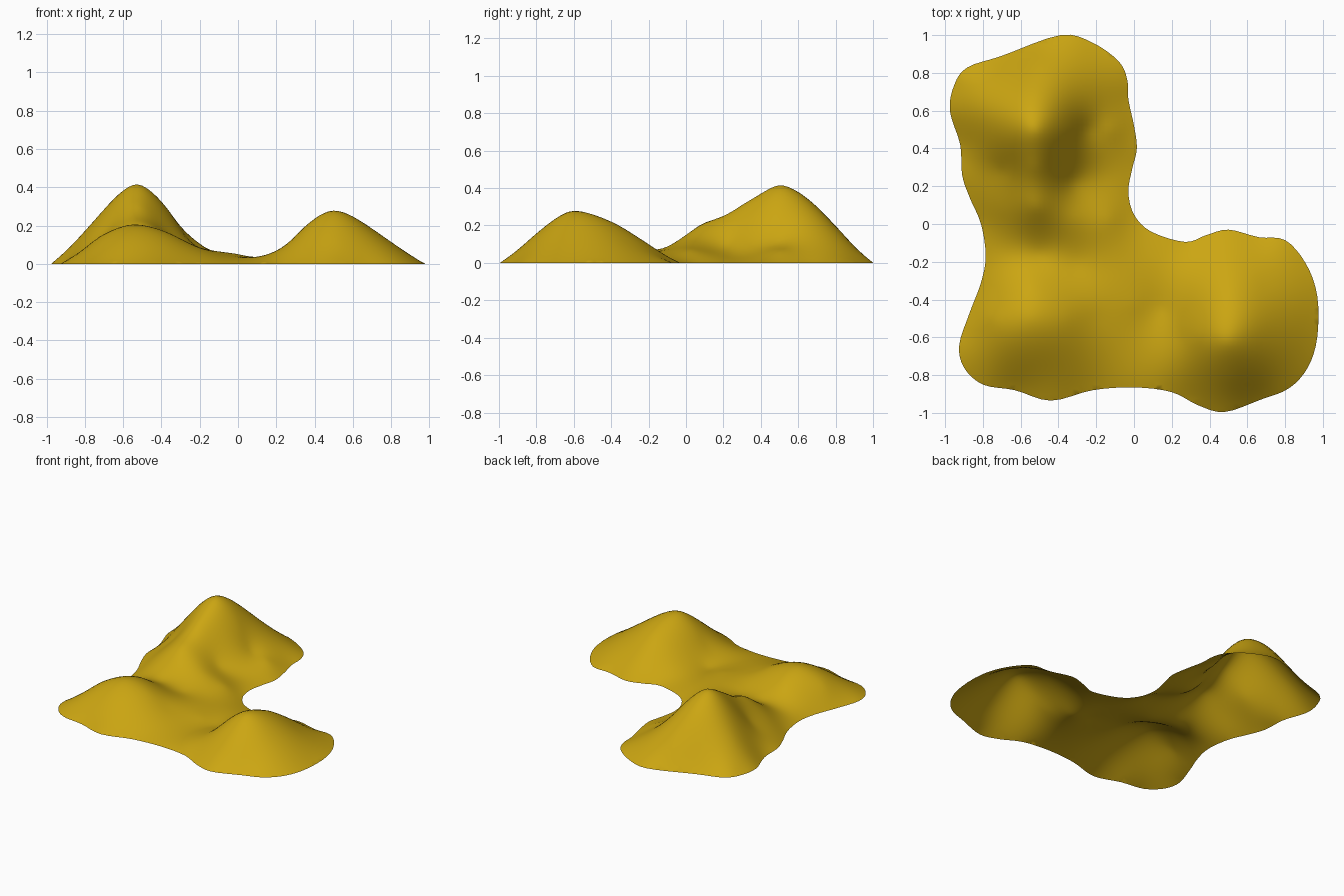
import bpy
import bmesh
import math
from mathutils import Vector
from mathutils.geometry import delaunay_2d_cdt

cube = bpy.data.objects.get("Cube")
if cube:
    bpy.data.objects.remove(cube, do_unlink=True)

SPACING = 0.025

# Shoreline of the land, clockwise, in hundredths of a unit
SHORE = [
    (-39, 100), (-22, 96), (-8, 86), (-3.5, 76), (-3, 66), (0, 52), (1.5, 40),
    (-1, 29), (-3, 17), (0, 5), (9, -4), (27, -9.5), (38, -6), (50, -3),
    (66, -7), (80, -8.5), (91, -21), (97, -38), (97, -60), (92, -76),
    (82, -87), (67, -93), (48, -99.5), (34, -96), (20, -89), (0, -86.5),
    (-22, -88), (-44, -93.5), (-63, -88), (-80, -85), (-90, -76), (-92.5, -64),
    (-87, -47), (-81, -31), (-78.5, -17), (-81, 0), (-87, 14), (-91, 26),
    (-92, 42), (-97.5, 60), (-95, 74), (-88, 83), (-70, 89),
]

# Spot heights (x, y, z) in hundredths, grouped by landform
BACK_HILL = [
    (-53, 50, 41.5), (-53, 70, 30), (-50, 85, 14), (-35, 50, 26), (-25, 50, 12),
    (-80, 60, 17), (-70, 50, 28), (-53, 30, 31), (-30, 72, 17), (-70, 28, 16),
]
BACK_SHOULDER = [(-52, 9, 21), (-70, 8, 11), (-32, 22, 10), (-30, 3, 11)]
EAST_RIM = [(-12, 50, 6.5), (-16, 26, 3.5), (-13, 3, 6.5)]
VALLEY = [
    (-50, -16, 7), (-66, -16, 5.5), (-30, -20, 6), (-10, -30, 6),
    (0, -42, 5), (0, -65, 3.5), (15, -45, 3), (10, -20, 3),
]
FRONT_HILL = [
    (-55, -50, 20.5), (-55, -33, 15), (-55, -70, 13),
    (-36, -50, 16), (-20, -50, 8.5), (-75, -50, 12),
]
RIGHT_HILL = [
    (49, -62, 27.5), (50, -36, 20), (35, -60, 19.5), (25, -60, 10),
    (70, -60, 18), (85, -55, 8), (50, -82, 14), (50, -20, 10),
    (27, -35, 8), (70, -32, 12),
]


def smooth_loop(points, steps):
    """Closed Catmull-Rom curve through the points."""
    result = []
    count = len(points)
    for i in range(count):
        a, b, c, d = (points[(i + k) % count] for k in (-1, 0, 1, 2))
        for s in range(steps):
            t = s / steps
            result.append(0.5 * (2 * b + (c - a) * t
                                 + (2 * a - 5 * b + 4 * c - d) * t ** 2
                                 + (3 * b - a - 3 * c + d) * t ** 3))
    return result


def kernel(p, q):
    """Thin plate kernel, the shape of a sheet bent by one point."""
    square = (p - q).length_squared
    return square * math.log(square) if square > 0 else 0.0


def solve(matrix, values):
    """Gaussian elimination with pivoting."""
    size = len(values)
    rows = [row + [value] for row, value in zip(matrix, values)]
    for i in range(size):
        pivot = max(range(i, size), key=lambda r: abs(rows[r][i]))
        rows[i], rows[pivot] = rows[pivot], rows[i]
        for r in range(i + 1, size):
            factor = rows[r][i] / rows[i][i]
            if factor:
                rows[r][i:] = [u - factor * v
                               for u, v in zip(rows[r][i:], rows[i][i:])]
    result = [0.0] * size
    for i in reversed(range(size)):
        known = sum(rows[i][k] * result[k] for k in range(i + 1, size))
        result[i] = (rows[i][size] - known) / rows[i][i]
    return result


def fit_sheet(points, heights):
    """Return a height function passing through all the given points."""
    matrix = [[kernel(p, q) for q in points] + [1.0, p.x, p.y] for p in points]
    for plane in (lambda p: 1.0, lambda p: p.x, lambda p: p.y):
        matrix.append([plane(p) for p in points] + [0.0] * 3)
    weights = solve(matrix, heights + [0.0] * 3)
    offset, slope_x, slope_y = weights[-3:]

    def height(p):
        bend = sum(w * kernel(p, q) for w, q in zip(weights, points))
        return bend + offset + slope_x * p.x + slope_y * p.y
    return height


# Height field that meets the ground along the shoreline
corners = [Vector(p) / 100 for p in SHORE]
shore = smooth_loop(corners, 4)[::-1]
pins = smooth_loop(corners, 2)
spots = BACK_HILL + BACK_SHOULDER + EAST_RIM + VALLEY + FRONT_HILL + RIGHT_HILL
height_at = fit_sheet(
    pins + [Vector((x, y)) / 100 for x, y, z in spots],
    [0.0] * len(pins) + [z / 100 for x, y, z in spots])

# Fill the shoreline with an even spread of points
cells = round(1 / SPACING)
inner = []
for i in range(-cells, cells + 1):
    for j in range(-cells, cells + 1):
        p = Vector((i, j)) * SPACING
        if min((p - q).length_squared for q in shore) > (0.6 * SPACING) ** 2:
            inner.append(p)
loop = list(range(len(shore)))
edges = list(zip(loop, loop[1:] + loop[:1]))
flat = delaunay_2d_cdt(shore + inner, edges, [], 1, 1e-6)
flat_points, triangles, origins = flat[0], flat[2], flat[3]

# Raise the sheet into an open terrain surface
bm = bmesh.new()
verts = [bm.verts.new((p.x, p.y, 0)) for p in flat_points]
for tri in triangles:
    bm.faces.new([verts[k] for k in tri])
bmesh.ops.delete(bm, geom=[v for v in bm.verts if not v.link_faces],
                 context='VERTS')
for v in bm.verts:
    if not v.is_boundary:
        v.co.z = max(0.002, height_at(v.co.xy))
bm.normal_update()
for face in bm.faces:
    if face.normal.z < 0:
        face.normal_flip()
    face.smooth = True

mesh = bpy.data.meshes.new("hilly_terrain")
bm.to_mesh(mesh)
bm.free()

# Golden sand colour
sand = bpy.data.materials.new("golden_yellow")
sand.use_nodes = True
colour = (0.60, 0.38, 0.006, 1)
sand.diffuse_color = colour
sand.node_tree.nodes["Principled BSDF"].inputs["Base Color"].default_value = colour
mesh.materials.append(sand)

terrain = bpy.data.objects.new("hilly_terrain", mesh)
bpy.context.collection.objects.link(terrain)
